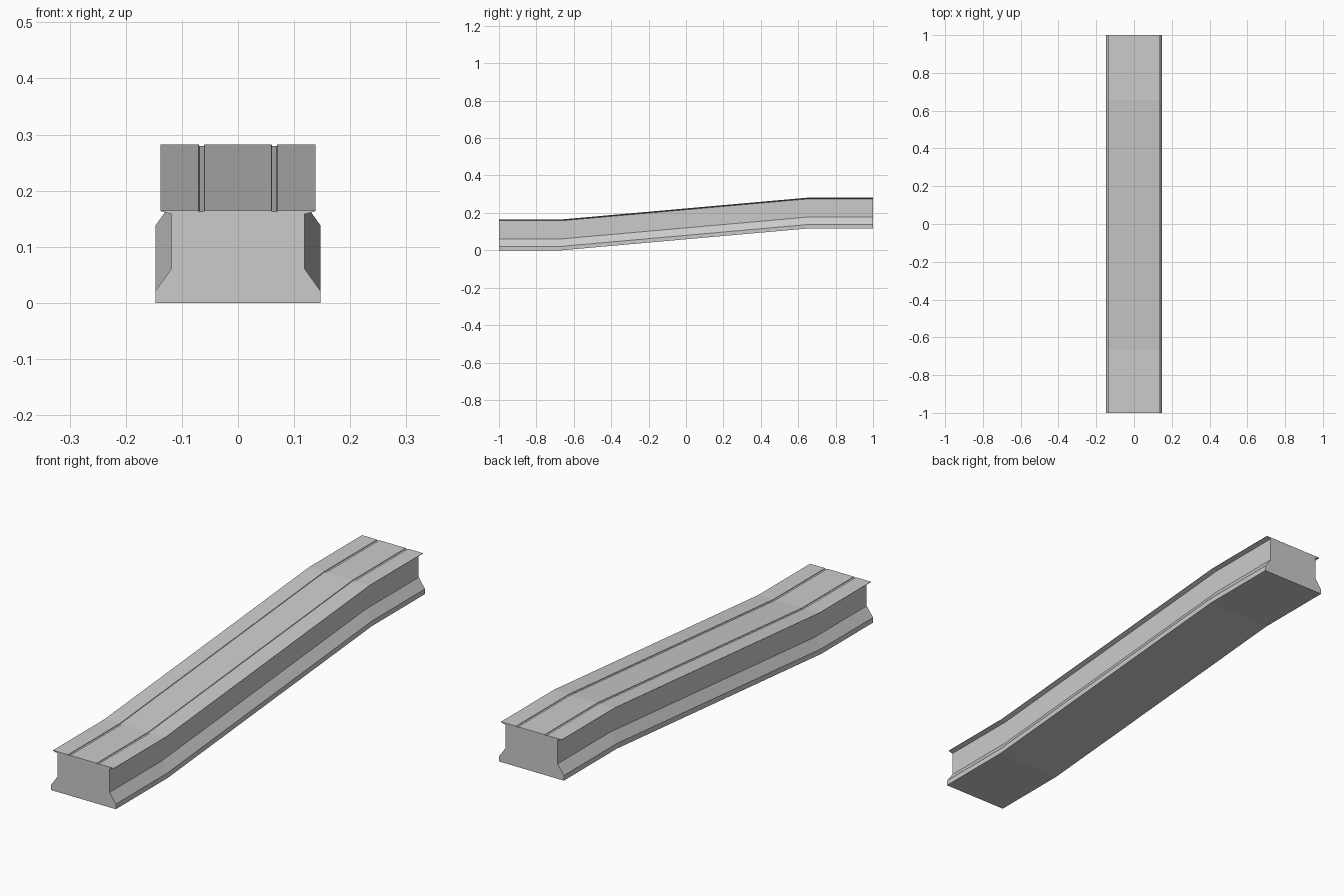
import bpy, bmesh

if "Cube" in bpy.data.objects:
    bpy.data.objects.remove(bpy.data.objects["Cube"])

# Right half of the cross-section (x, z), from bottom centre round to the deck groove
half = [
    (0.147, 0.0), (0.147, 0.021), (0.1185, 0.061), (0.1185, 0.158),
    (0.138, 0.1635), (0.138, 0.165),
    (0.070, 0.165), (0.069, 0.1625), (0.061, 0.1625), (0.060, 0.165),
]
profile = half + [(-x, z) for x, z in reversed(half)]

# Stations along the length (y, rise): level, ramp, level
stations = [(-1.0, 0.0), (-0.665, 0.0), (0.657, 0.117), (1.0, 0.117)]


def sweep(name, section, path):
    bm = bmesh.new()
    rings = [[bm.verts.new((x, y, z + rise)) for x, z in section] for y, rise in path]
    n = len(section)
    for a, b in zip(rings, rings[1:]):
        for i in range(n):
            j = (i + 1) % n
            bm.faces.new((a[i], a[j], b[j], b[i]))
    # Closed ends
    bm.faces.new(rings[0])
    bm.faces.new(rings[-1])
    bmesh.ops.recalc_face_normals(bm, faces=bm.faces)
    mesh = bpy.data.meshes.new(name)
    bm.to_mesh(mesh)
    bm.free()
    obj = bpy.data.objects.new(name, mesh)
    bpy.context.collection.objects.link(obj)
    return obj


# Raised track beam with side flanges, thin deck lips and two deck grooves
sweep("sloped_track_beam", profile, stations)
